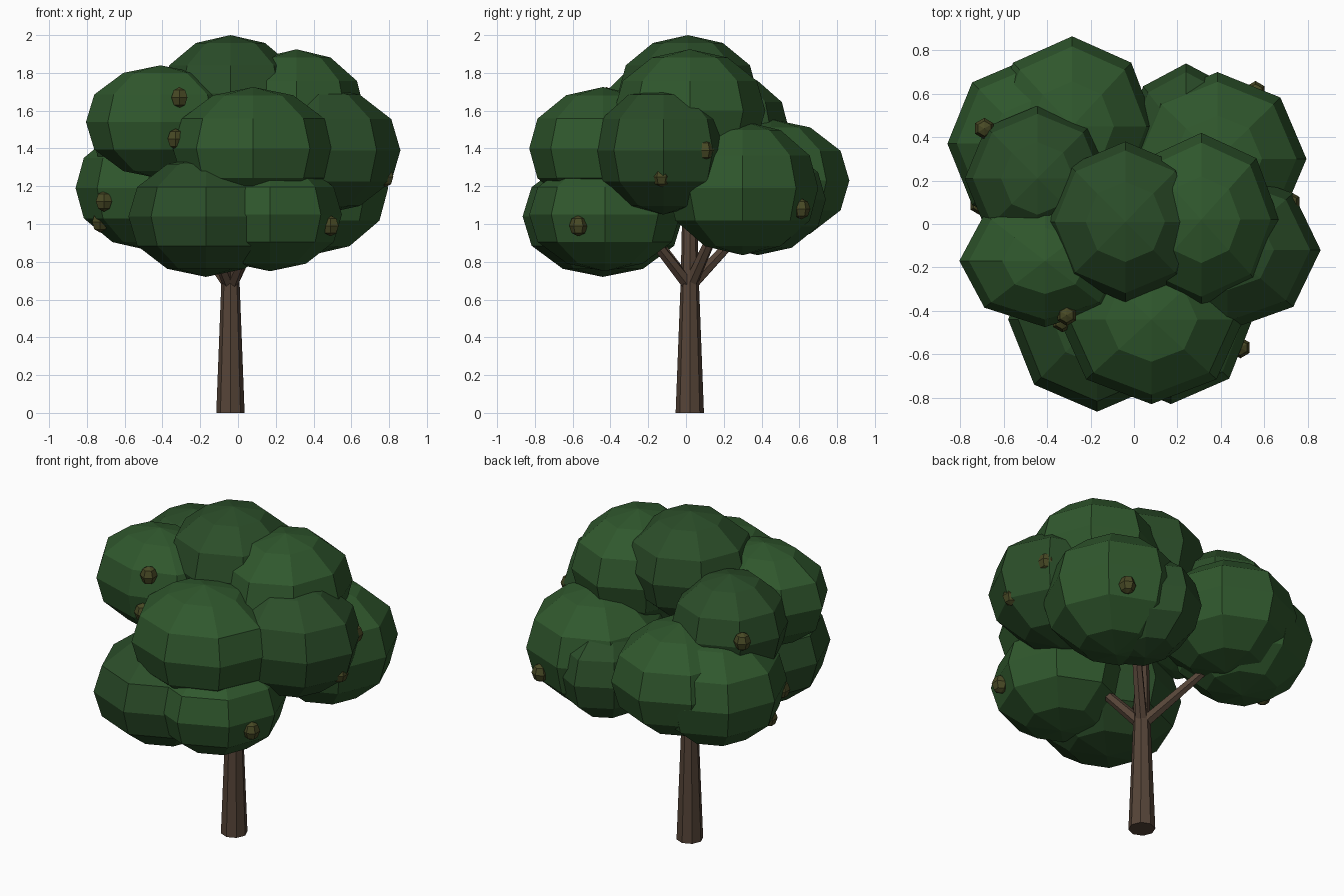
import bpy, bmesh
from mathutils import Vector

if "Cube" in bpy.data.objects:
    bpy.data.objects.remove(bpy.data.objects["Cube"])


def material(name, rgb):
    m = bpy.data.materials.new(name)
    m.diffuse_color = (*rgb, 1)
    m.use_nodes = True
    m.node_tree.nodes["Principled BSDF"].inputs["Base Color"].default_value = m.diffuse_color
    return m


LEAF = material("leaf_green", (0.029, 0.096, 0.026))
DARK = material("leaf_dark_green", (0.024, 0.075, 0.022))
BARK = material("bark_brown", (0.092, 0.058, 0.039))
FRUIT = material("fruit_olive", (0.064, 0.066, 0.018))


def finish(name, bm, mat):
    me = bpy.data.meshes.new(name)
    bmesh.ops.recalc_face_normals(bm, faces=bm.faces)
    bm.to_mesh(me)
    bm.free()
    me.materials.append(mat)
    ob = bpy.data.objects.new(name, me)
    bpy.context.collection.objects.link(ob)
    return ob


def ball(name, centre, radii, mat, segments=8, rings=6):
    bm = bmesh.new()
    bmesh.ops.create_uvsphere(bm, u_segments=segments, v_segments=rings, radius=1)
    for v in bm.verts:
        if rings == 6 and 0.4 < abs(v.co.z) < 0.6:
            # slightly fuller shoulders than a plain sphere
            v.co = (v.co.x * 1.025, v.co.y * 1.025, v.co.z * 0.97)
        v.co = [c + p * r for c, p, r in zip(centre, v.co, radii)]
    return finish(name, bm, mat)


def limb(name, stations, mat, sides=8):
    """Tapered tube through (point, radius) stations."""
    bm = bmesh.new()
    axis = Vector(stations[-1][0]) - Vector(stations[0][0])
    turn = axis.to_track_quat('Z', 'Y')
    loops = []
    for p, r in stations:
        ring = bmesh.ops.create_circle(bm, segments=sides, radius=r)["verts"]
        for v in ring:
            v.co = turn @ v.co + Vector(p)
        loops.append(ring)
    for a, b in zip(loops, loops[1:]):
        for i in range(sides):
            j = (i + 1) % sides
            bm.faces.new((a[i], a[j], b[j], b[i]))
    bm.faces.new(loops[0])
    bm.faces.new(loops[-1])
    return finish(name, bm, mat)


# Trunk and branches
limb("trunk", [((-0.04, 0.02, 0), 0.075), ((-0.04, 0.02, 0.7), 0.048),
               ((-0.04, 0.02, 1.55), 0.03)], BARK)
for i, tip in enumerate([(0.12, -0.28, 1.05), (-0.28, 0.33, 1.00),
                         (0.18, 0.22, 1.12), (-0.20, -0.26, 1.05)]):
    limb(f"branch_{i + 1}", [((-0.04, 0.02, 0.67), 0.036), (tip, 0.024)], BARK, 6)

# Foliage clumps: name, centre, radii, material
CLUMPS = [
    ("top", (-0.04, 0.01, 1.69), (0.365, 0.37, 0.31), DARK),
    ("upper_right", (0.31, 0.02, 1.60), (0.36, 0.40, 0.325), LEAF),
    ("upper_left", (-0.41, -0.17, 1.54), (0.395, 0.305, 0.30), LEAF),
    ("upper_back_left", (-0.445, 0.21, 1.50), (0.335, 0.335, 0.30), DARK),
    ("middle_front", (0.08, -0.44, 1.40), (0.425, 0.39, 0.325), LEAF),
    ("middle_right", (0.43, -0.12, 1.39), (0.43, 0.37, 0.34), DARK),
    ("lower_front_left", (-0.17, -0.44, 1.04), (0.41, 0.425, 0.32), DARK),
    ("lower_front_right", (0.17, -0.43, 1.05), (0.38, 0.40, 0.30), LEAF),
    ("lower_right", (0.385, 0.30, 1.19), (0.41, 0.40, 0.355), LEAF),
    ("lower_back", (0.24, 0.38, 1.13), (0.28, 0.36, 0.295), DARK),
    ("lower_back_left", (-0.285, 0.45, 1.23), (0.385, 0.415, 0.325), LEAF),
    ("lower_left", (-0.47, 0.37, 1.19), (0.39, 0.40, 0.33), LEAF),
]
for name, c, r, m in CLUMPS:
    ball("foliage_" + name, c, r, m)

# Small fruits on the surface of the foliage
FRUITS = [(0.49, -0.57, 0.99), (-0.31, -0.42, 1.67), (-0.33, -0.45, 1.45),
          (0.72, 0.10, 1.39), (0.78, -0.13, 1.25), (0.56, 0.61, 1.08),
          (-0.69, 0.44, 1.54), (-0.71, 0.09, 1.12), (-0.73, 0.24, 1.01)]
for i, c in enumerate(FRUITS):
    ball(f"fruit_{i + 1}", c, (0.049, 0.049, 0.055), FRUIT, 6, 4)
